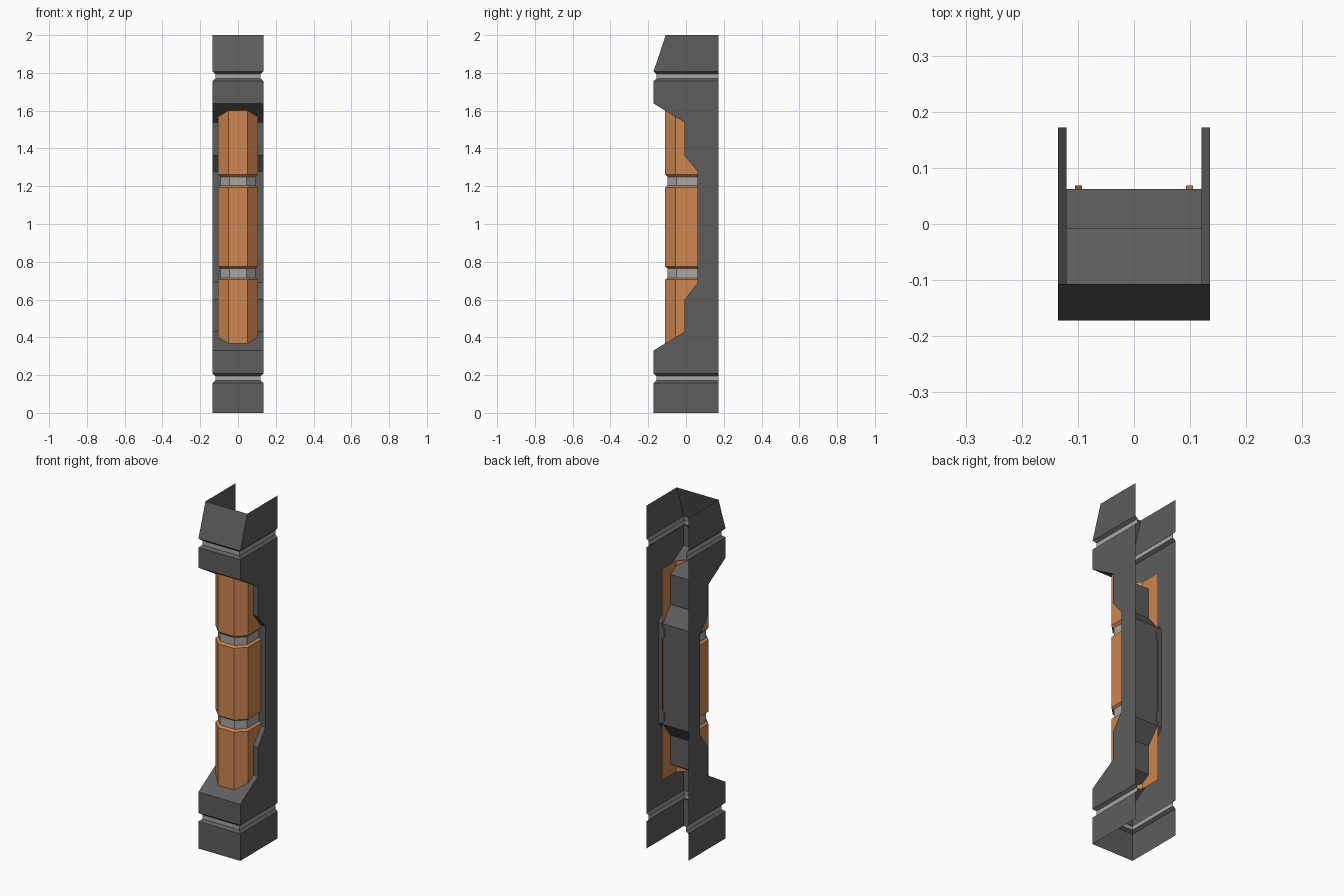
import bpy, bmesh

if "Cube" in bpy.data.objects:
    bpy.data.objects.remove(bpy.data.objects["Cube"])


def material(name, rgb):
    m = bpy.data.materials.new(name)
    m.diffuse_color = (*rgb, 1)
    m.use_nodes = True
    m.node_tree.nodes["Principled BSDF"].inputs["Base Color"].default_value = m.diffuse_color
    return m


DARK = material("dark_metal", (0.11, 0.11, 0.11))
LIGHT = material("light_metal", (0.38, 0.38, 0.38))
ORANGE = material("orange", (0.62, 0.24, 0.08))


def loft(name, sections, mat):
    """Open sheet joining stacked cross-sections of (x, y, z) points."""
    bm = bmesh.new()
    rows = [[bm.verts.new(p) for p in s] for s in sections]
    for lo, hi in zip(rows, rows[1:]):
        for i in range(len(lo) - 1):
            bm.faces.new((lo[i], lo[i + 1], hi[i + 1], hi[i]))
    me = bpy.data.meshes.new(name)
    bm.to_mesh(me)
    bm.free()
    me.materials.append(mat)
    ob = bpy.data.objects.new(name, me)
    bpy.context.collection.objects.link(ob)
    return ob


def housing(z, front, inset=0.0):
    w, f, b = 0.135 - inset, front + inset, 0.172
    return [(-w, b, z), (-w, f, z), (w, f, z), (w, b, z)]


def column(z, inset=0.0):
    w, f, b = 0.105 - inset, -0.11 + inset, 0.069
    a, c = 0.051 - inset * 0.4, -0.056 + inset * 0.4
    return [(-w, b, z), (-w, c, z), (-a, f, z), (a, f, z), (w, c, z), (w, b, z)]


F, M, R, G = -0.172, -0.008, 0.062, 0.015   # front, step, recess, groove depth

# Housing: open-backed U channel with a stepped front recess
loft("housing_foot", [housing(0, F), housing(0.158, F), housing(0.171, F, G)], DARK)
loft("housing_body", [
    housing(0.195, F, G), housing(0.208, F), housing(0.33, F), housing(0.43, M),
    housing(0.60, M), housing(0.69, R), housing(1.277, R), housing(1.363, M),
    housing(1.538, M), housing(1.638, F), housing(1.756, F), housing(1.769, F, G)], DARK)
loft("housing_cap", [housing(1.794, F, G), housing(1.808, F), housing(2, -0.107)], DARK)
for label, lo, hi in (("lower", 0.171, 0.195), ("upper", 1.769, 1.794)):
    loft(label + "_housing_band", [housing(lo, F, G), housing(hi, F, G)], LIGHT)

# Column: chamfered orange cover in three segments with grey bands between
D = 0.012
loft("lower_column", [column(0.367), column(0.705), column(0.715, D)], ORANGE)
loft("middle_column", [column(0.765, D), column(0.775), column(1.194), column(1.204, D)], ORANGE)
loft("upper_column", [column(1.25, D), column(1.263), column(1.6)], ORANGE)
for label, lo, hi in (("lower", 0.715, 0.765), ("upper", 1.204, 1.25)):
    loft(label + "_column_band", [column(lo, D), column(hi, D)], LIGHT)
